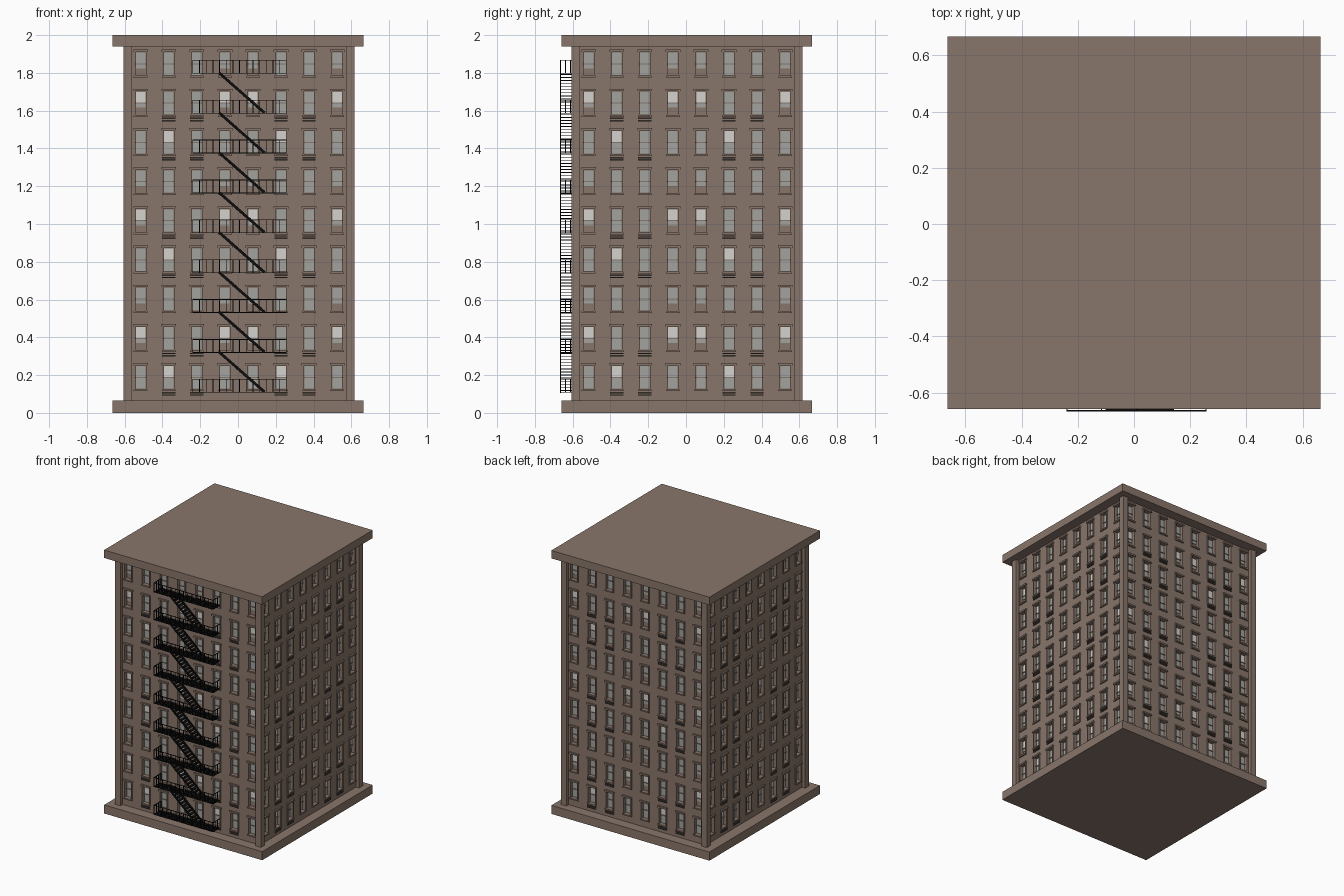
import bpy, bmesh, math
from mathutils import Matrix, Vector

if "Cube" in bpy.data.objects:
    bpy.data.objects.remove(bpy.data.objects["Cube"])


def material(name, rgb):
    m = bpy.data.materials.new(name)
    m.diffuse_color = (*rgb, 1)
    m.use_nodes = True
    m.node_tree.nodes["Principled BSDF"].inputs["Base Color"].default_value = m.diffuse_color
    return m


BRICK = material("brown_masonry", (0.25, 0.18, 0.145))
GLASS = material("grey_glass", (0.36, 0.37, 0.345))
SHADE = material("pale_blind", (0.66, 0.65, 0.61))
VENT = material("dark_vent", (0.075, 0.06, 0.052))
IRON = material("black_iron", (0.004, 0.004, 0.004))


class Part:
    """Collects boxes into one mesh object."""

    def __init__(self, name, mat):
        self.name, self.mat, self.bm = name, mat, bmesh.new()

    def box(self, x0, x1, y0, y1, z0, z1, xf=Matrix()):
        m = xf @ Matrix.Translation(((x0 + x1) / 2, (y0 + y1) / 2, (z0 + z1) / 2))
        m = m @ Matrix.Diagonal((x1 - x0, y1 - y0, z1 - z0, 1))
        bmesh.ops.create_cube(self.bm, size=1, matrix=m)

    def finish(self):
        me = bpy.data.meshes.new(self.name)
        self.bm.to_mesh(me)
        self.bm.free()
        me.materials.append(self.mat)
        bpy.context.collection.objects.link(bpy.data.objects.new(self.name, me))


C = 0.005                       # centre offset of the building
WALL, CORE, POST = 0.585, 0.563, 0.612
STEP_U, STEP_Z, TOP_Z = 0.1486, 0.2075, 1.851
COLS, ROWS = 8, 9
HW, LOW, HIGH = 0.028, 0.066, 0.060   # window opening half width, below, above

# base and roof slabs
for name, z0, z1 in (("base_slab", 0, 0.065), ("roof_cornice", 1.94, 2.0)):
    p = Part(name, BRICK)
    p.box(-0.664, 0.664, -0.658, 0.667, z0, z1)
    p.finish()

# inner core behind the windows
core = Part("building_core", BRICK)
core.box(C - CORE, C + CORE, C - CORE, C + CORE, 0.06, 1.945)
core.finish()

# corner posts
posts = Part("corner_posts", BRICK)
for sx in (-1, 1):
    for sy in (-1, 1):
        xs = sorted((C + sx * 0.568, C + sx * POST))
        ys = sorted((C + sy * 0.568, C + sy * POST))
        posts.box(*xs, *ys, 0.06, 1.945)
posts.finish()

walls = Part("wall_piers_and_spandrels", BRICK)
trim = Part("window_trim", BRICK)
glass = Part("window_glass", GLASS)
blinds = Part("window_blinds", SHADE)
vents = Part("window_vents", VENT)

us = [(i - (COLS - 1) / 2) * STEP_U for i in range(COLS)]
zs = [TOP_Z - r * STEP_Z for r in range(ROWS)]


def window(xf, u, z, c, r):
    outer, edge = (c % 4) in (0, 3), 0.037
    b, t = z - LOW, z + HIGH
    # surround: jambs, lintel and sill
    for s in (-1, 1):
        a = sorted((u + s * HW, u + s * edge))
        trim.box(*a, -WALL - 0.006, -CORE, b, t, xf)
    trim.box(u - 0.039, u + 0.039, -WALL - 0.012, -CORE, t, t + 0.012, xf)
    trim.box(u - 0.037, u + 0.037, -WALL - 0.010, -CORE, b - 0.010, b, xf)
    # meeting rail of the two sashes
    trim.box(u - HW, u + HW, -CORE - 0.010, -CORE, z - 0.006, z - 0.001, xf)
    # upper and lower panes, varied in a repeating 4 by 3 pattern
    kind = r % 3
    pale = (kind == 1 and outer) or (kind == 2 and c % 4 == 1)
    pane = blinds if pale else glass
    pane.box(u - HW + .003, u + HW - .003, -CORE - 0.005, -CORE, z - 0.001, t - 0.004, xf)
    low = z - 0.028 if outer and kind < 2 else b + 0.004
    glass.box(u - HW + .003, u + HW - .003, -CORE - 0.005, -CORE, low, z - 0.006, xf)
    # slatted vent under the inner windows
    if kind and not outer:
        for k in range(2):
            zt = b - 0.015 - 0.012 * k
            vents.box(u - 0.035, u + 0.035, -WALL - 0.008, -WALL + 0.002, zt - 0.007, zt, xf)


for side in range(4):
    xf = Matrix.Translation((C, C, 0)) @ Matrix.Rotation(side * math.pi / 2, 4, 'Z')
    # vertical piers between window columns
    edges = [-0.575] + [e for u in us for e in (u - HW, u + HW)] + [0.575]
    for a, b in zip(edges[::2], edges[1::2]):
        walls.box(a, b, -WALL, -CORE, 0.06, 1.945, xf)
    # spandrels between window rows
    levels = [1.945] + [e for z in zs for e in (z + HIGH, z - LOW)] + [0.06]
    for u in us:
        for t, b in zip(levels[::2], levels[1::2]):
            walls.box(u - HW, u + HW, -WALL, -CORE, b, t, xf)
    for c, u in enumerate(us):
        for r, z in enumerate(zs):
            window(xf, u, z, c, r)

for p in (walls, trim, glass, blinds, vents):
    p.finish()

# fire escape on the front
X0, X1, Y0, Y1, RAIL, T = -0.241, 0.258, -0.667, -0.582, 0.069, 0.004
FLOOR0, FSTEP = 0.111, 0.2111
landings = Part("fire_escape_landings", IRON)
railings = Part("fire_escape_railings", IRON)
stairs = Part("fire_escape_stairs", IRON)

for k in range(9):
    z = FLOOR0 + k * FSTEP
    # slatted floor
    for i in range(8):
        y = Y0 + i * (Y1 - Y0 - T) / 7
        landings.box(X0, X1, y, y + T, z - T, z)
    for i in range(5):
        x = X0 + i * (X1 - X0 - T) / 4
        landings.box(x, x + T, Y0, Y1, z - T, z)
    # top rails and balusters
    railings.box(X0, X1, Y0, Y0 + T, z + RAIL - T, z + RAIL)
    for i in range(15):
        x = X0 + i * (X1 - X0 - T) / 14
        railings.box(x, x + T, Y0, Y0 + T, z, z + RAIL)
    for x in (X0, X1 - T):
        railings.box(x, x + T, Y0, Y1, z + RAIL - T, z + RAIL)
        for i in range(1, 4):
            y = Y0 + i * (Y1 - Y0 - T) / 3
            railings.box(x, x + T, y, y + T, z, z + RAIL)
    # stair flight down to the landing below
    if k:
        top, foot = Vector((-0.10, 0, z)), Vector((0.14, 0, z - FSTEP))
        d = foot - top
        xf = Matrix.Translation((top + foot) / 2) @ Matrix.Rotation(math.atan2(-d.z, d.x), 4, 'Y')
        h = d.length / 2
        for y in (Y0, -0.604):
            stairs.box(-h, h, y, y + T, -0.007, 0.007, xf)
        for i in range(13):
            q = top + d * (i + 0.5) / 13
            stairs.box(q.x - 0.011, q.x + 0.011, Y0, -0.600, q.z - 0.002, q.z + 0.002)

for p in (landings, railings, stairs):
    p.finish()
